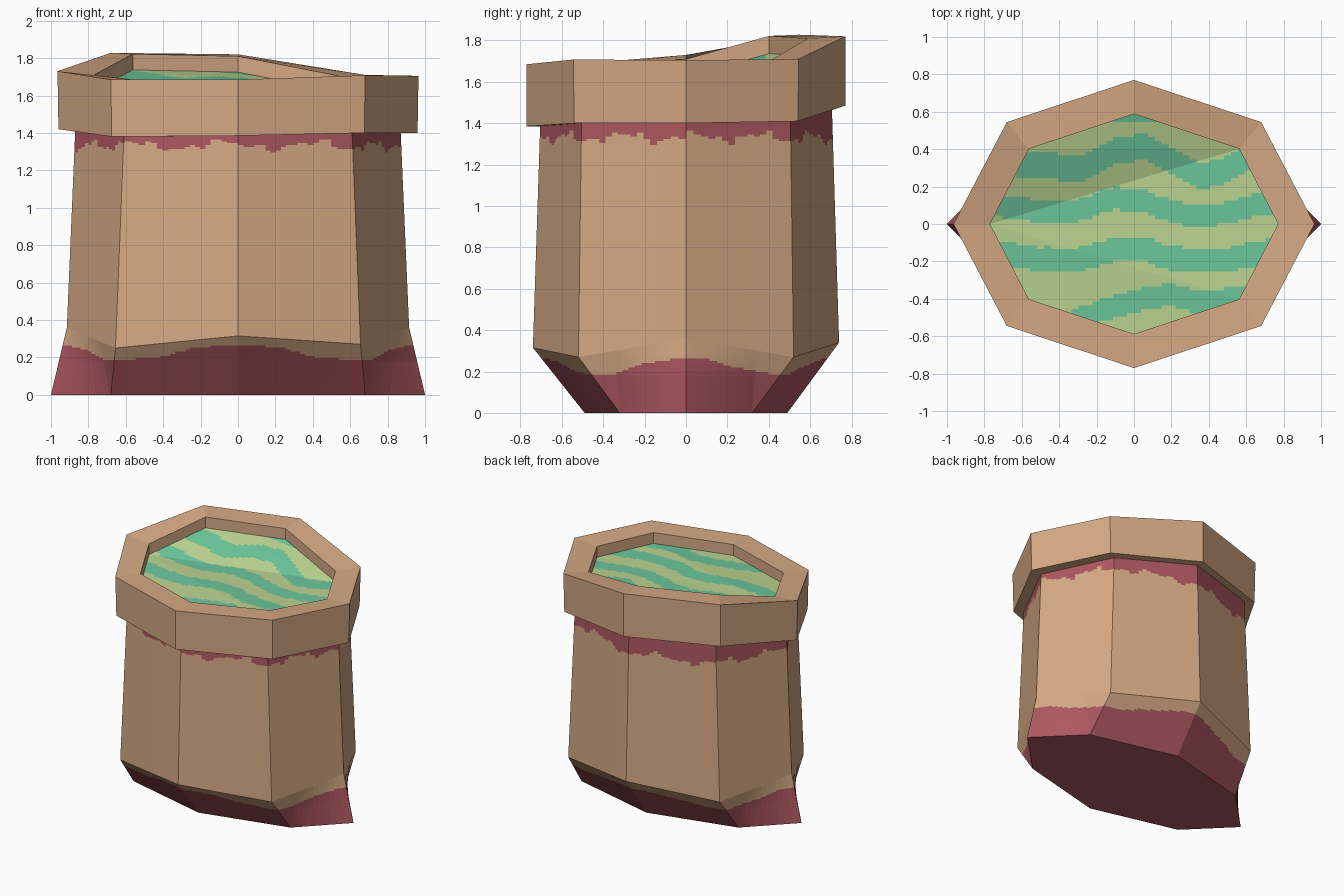
import bpy, bmesh, math
from mathutils import Vector

if "Cube" in bpy.data.objects:
    bpy.data.objects.remove(bpy.data.objects["Cube"])


def material(name, rgb):
    m = bpy.data.materials.new(name)
    lin = [((c / 255 + 0.055) / 1.055) ** 2.4 for c in rgb]
    m.diffuse_color = (*lin, 1)
    m.use_nodes = True
    m.node_tree.nodes["Principled BSDF"].inputs["Base Color"].default_value = m.diffuse_color
    return m


CLOTH = material("tan_cloth", (213, 169, 132))
RED = material("dark_red", (172, 87, 95))
LIME = material("pale_green", (187, 212, 145))
TEAL = material("teal_green", (107, 198, 156))


def ring(bm, rx, dx, dy, ry, zs):
    """Eight-sided ring, counter-clockwise from +x."""
    xy = [(rx, 0), (dx, dy), (0, ry), (-dx, dy),
          (-rx, 0), (-dx, -dy), (0, -ry), (dx, -dy)]
    return [bm.verts.new((x, y, z)) for (x, y), z in zip(xy, zs)]


def bridge(bm, rings):
    for a, b in zip(rings, rings[1:]):
        for i in range(8):
            j = (i + 1) % 8
            bm.faces.new((a[i], a[j], b[j], b[i]))


def cut(bm, co, no):
    bmesh.ops.bisect_plane(bm, geom=bm.verts[:] + bm.edges[:] + bm.faces[:],
                           dist=1e-5, plane_co=co, plane_no=no)


def finish(bm, name, mats):
    me = bpy.data.meshes.new(name)
    bm.to_mesh(me)
    bm.free()
    for m in mats:
        me.materials.append(m)
    ob = bpy.data.objects.new(name, me)
    bpy.context.collection.objects.link(ob)


LIP_LOW = [1.40, 1.41, 1.485, 1.50, 1.42, 1.38, 1.385, 1.40]
LIP_TOP = [1.705, 1.71, 1.82, 1.828, 1.73, 1.685, 1.685, 1.708]
INNER = [1.69, 1.70, 1.81, 1.822, 1.71, 1.685, 1.685, 1.70]
FILL = [z - 0.085 for z in INNER]

# sack body: flared foot, belly, neck
bm = bmesh.new()
foot = ring(bm, 1.0, 0.68, 0.32, 0.49, [0] * 8)
belly = ring(bm, 0.915, 0.655, 0.52, 0.74,
             [0.36, 0.27, 0.34, 0.27, 0.36, 0.25, 0.315, 0.27])
neck = ring(bm, 0.87, 0.61, 0.505, 0.705, LIP_LOW)
bridge(bm, [foot, belly, neck])
# cuts for the painted foot and the dripping neck band
for k in range(72):
    t = math.pi * k / 72
    cut(bm, (0, 0, 0), (-math.sin(t), math.cos(t), 0))
for k in range(10):
    cut(bm, (0, 0, 0.175 + 0.011 * k), (0, 0, 1))
    cut(bm, (0, 0, 1.285 + 0.01 * k), (0, 0, 1))
for f in bm.faces:
    c = f.calc_center_median()
    a = math.atan2(c.y / 0.66, c.x / 0.93)
    low = 0.224 + 0.04 * math.cos(4 * a) + 0.004 * math.sin(13 * a)
    high = 1.332 + 0.02 * math.sin(11 * a + 1) + 0.012 * math.sin(29 * a) \
        + 0.008 * math.sin(47 * a)
    f.material_index = 1 if c.z < low or c.z > high else 0
# underside
under = ring(bm, 1.0, 0.68, 0.32, 0.49, [0] * 8)
bm.faces.new(under[::-1]).material_index = 1
finish(bm, "sack_body", [CLOTH, RED])

# rolled lip: underside, outer wall, top, inner wall
bm = bmesh.new()
bridge(bm, [ring(bm, 0.87, 0.61, 0.505, 0.705, LIP_LOW),
            ring(bm, 0.96, 0.675, 0.54, 0.77, LIP_LOW),
            ring(bm, 0.965, 0.68, 0.545, 0.77, LIP_TOP),
            ring(bm, 0.77, 0.562, 0.402, 0.588, INNER),
            ring(bm, 0.77, 0.562, 0.402, 0.588, FILL)])
finish(bm, "rolled_lip", [CLOTH])

# striped contents
XS = [-0.75, -0.5, -0.3, -0.1, 0.05, 0.2, 0.35, 0.5, 0.75]
STRIPES = [
    (0.07, [0.33, 0.32, 0.29, 0.39, 0.41, 0.34, 0.25, 0.29, 0.42]),
    (0.06, [0.10, 0.07, 0.075, 0.14, 0.12, 0.07, 0.04, 0.06, 0.12]),
    (0.065, [-0.15, -0.19, -0.19, -0.14, -0.135, -0.185, -0.2, -0.19, -0.14]),
    (0.06, [-0.62, -0.60, -0.51, -0.44, -0.40, -0.38, -0.42, -0.40, -0.38])]


def is_teal(x, y):
    if y > 0.545:
        return True
    x = min(max(x, -0.749), 0.749)
    i = max(k for k in range(8) if XS[k] <= x)
    t = (x - XS[i]) / (XS[i + 1] - XS[i])
    return any(abs(y - c[i] * (1 - t) - c[i + 1] * t) < w for w, c in STRIPES)


bm = bmesh.new()
v = ring(bm, 0.77, 0.562, 0.402, 0.588, FILL)
for ids in [(1, 2, 3), (0, 1, 3, 4), (0, 4, 5, 7), (5, 6, 7)]:
    bm.faces.new([v[i] for i in ids])
bmesh.ops.triangulate(bm, faces=bm.faces[:])
for k in range(-20, 21):
    cut(bm, (0.037 * k, 0, 0), (1, 0, 0))
for k in range(-28, 29):
    cut(bm, (0, 0.02 * k + 0.005, 0), (0, 1, 0))
for f in bm.faces:
    c = f.calc_center_bounds()
    x = (math.floor(c.x / 0.037) + 0.5) * 0.037
    y = (math.floor((c.y - 0.005) / 0.02) + 0.5) * 0.02 + 0.005
    f.material_index = 1 if is_teal(x, y) else 0
finish(bm, "striped_contents", [LIME, TEAL])
